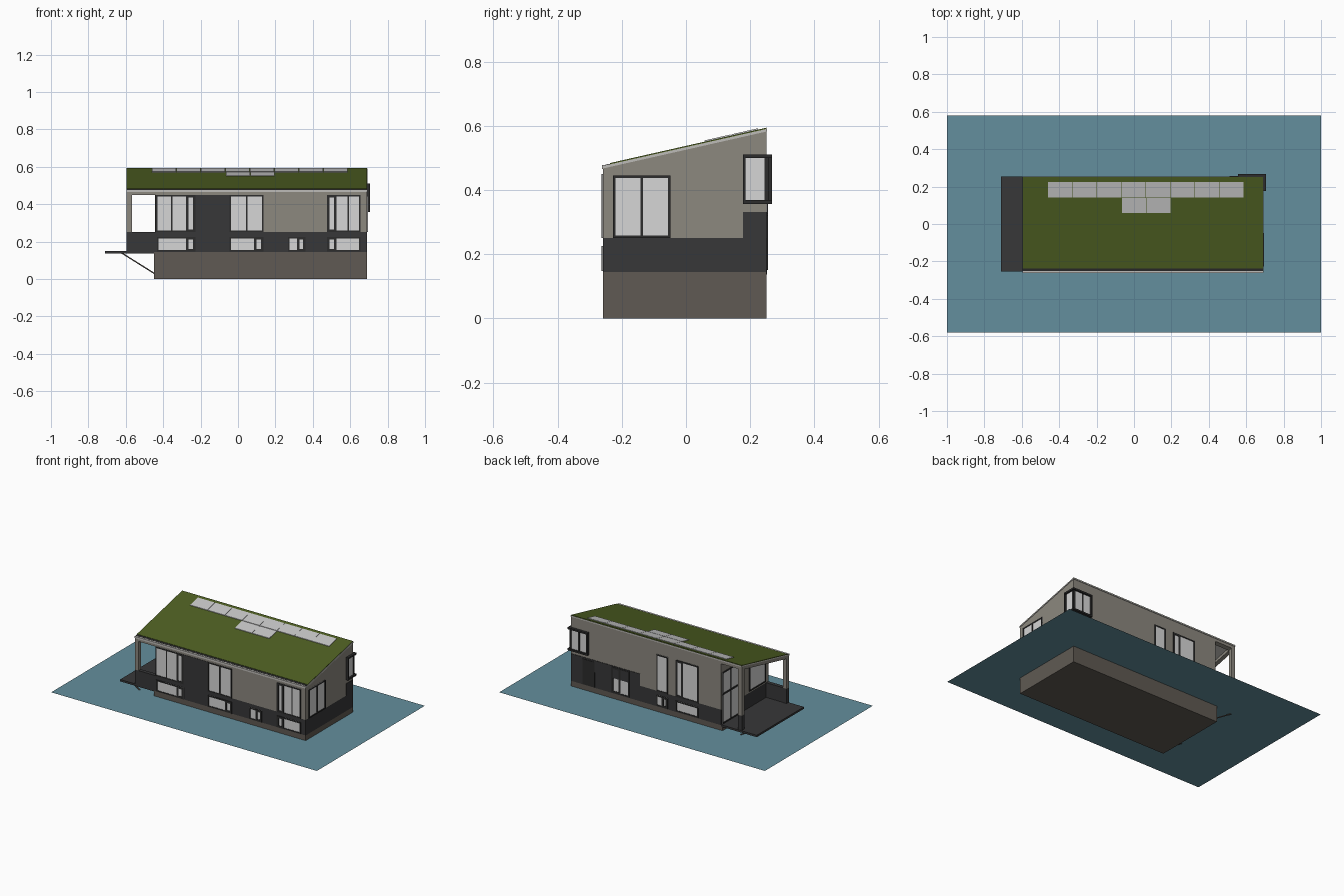
import bpy, bmesh
from mathutils import Vector

cube = bpy.data.objects.get("Cube")
if cube:
    bpy.data.objects.remove(cube, do_unlink=True)


def srgb(r, g, b):
    return tuple((c / 255 / 12.92) if c < 11 else ((c / 255 + 0.055) / 1.055) ** 2.4 for c in (r, g, b)) + (1.0,)


def material(name, *rgb):
    m = bpy.data.materials.new(name)
    m.use_nodes = True
    m.diffuse_color = srgb(*rgb)
    m.node_tree.nodes["Principled BSDF"].inputs["Base Color"].default_value = srgb(*rgb)
    return m


WATER = material("water blue", 100, 143, 157)
HULL = material("concrete brown", 96, 90, 83)
DARK = material("charcoal cladding", 55, 55, 56)
FRAME = material("window frame black", 44, 44, 44)
WALL = material("warm grey wall", 140, 136, 127)
GLASS = material("pale glass", 214, 214, 214)
GREEN = material("roof grass", 78, 95, 34)
PANEL = material("solar panel grey", 198, 198, 198)
TRIM = material("roof trim light grey", 190, 188, 184)


def prism(name, mat, x0, x1, profile):
    """Extrude a (y, z) profile along x."""
    bm = bmesh.new()
    face = bm.faces.new([bm.verts.new((x0, y, z)) for y, z in profile])
    ext = bmesh.ops.extrude_face_region(bm, geom=[face])
    verts = [v for v in ext["geom"] if isinstance(v, bmesh.types.BMVert)]
    bmesh.ops.translate(bm, vec=(x1 - x0, 0, 0), verts=verts)
    bmesh.ops.recalc_face_normals(bm, faces=bm.faces)
    mesh = bpy.data.meshes.new(name)
    bm.to_mesh(mesh)
    bm.free()
    mesh.materials.append(mat)
    obj = bpy.data.objects.new(name, mesh)
    bpy.context.collection.objects.link(obj)
    return obj


def box(name, mat, x0, x1, y0, y1, z0, z1):
    return prism(name, mat, x0, x1, [(y0, z0), (y1, z0), (y1, z1), (y0, z1)])


# Main dimensions
LEFT, CABIN, RIGHT = -0.595, -0.44, 0.69
FRONT, BACK = -0.258, 0.25
BASE, SILL = 0.145, 0.25


def roof_z(y):
    return 0.475 + (y - FRONT) * 0.226


def slab(name, mat, x0, x1, y0, y1, lo, hi):
    """A slab parallel to the roof slope, offset from it by lo..hi."""
    return prism(name, mat, x0, x1, [(y0, roof_z(y0) + lo), (y1, roof_z(y1) + lo),
                                     (y1, roof_z(y1) + hi), (y0, roof_z(y0) + hi)])


def plate(name, mat, side, u0, u1, z0, z1, d0, d1):
    """A box lying on one facade, from depth d0 to d1 outside it."""
    if side == "front":
        return box(name, mat, u0, u1, FRONT - d1, FRONT - d0, z0, z1)
    if side == "back":
        return box(name, mat, u0, u1, BACK + d0, BACK + d1, z0, z1)
    if side == "right":
        return box(name, mat, RIGHT + d0, RIGHT + d1, u0, u1, z0, z1)
    return box(name, mat, CABIN - d1, CABIN - d0, u0, u1, z0, z1)


def window(name, side, u0, u1, z0, z1, mullions=(), casement=None, t=0.008):
    plate(name + "_glass", GLASS, side, u0, u1, z0, z1, -0.005, 0.002)
    bars = [(u0, u0 + t, z0, z1), (u1 - t, u1, z0, z1), (u0, u1, z0, z0 + t), (u0, u1, z1 - t, z1)]
    bars += [(m - t / 2, m + t / 2, z0, z1) for m in mullions]
    if casement:  # opening sash with a heavier frame
        a, b = casement
        w = 0.014
        bars += [(a, a + w, z0, z1), (b - w, b, z0, z1), (a, b, z0, z0 + w), (a, b, z1 - w, z1)]
    for a, b, c, d in bars:
        plate(name + "_frame", FRAME, side, a, b, c, d, -0.004, 0.005)


# Water surface
bm = bmesh.new()
bm.faces.new([bm.verts.new(p) for p in ((-1, -.58, .11), (1, -.58, .11), (1, .58, .11), (-1, .58, .11))])
mesh = bpy.data.meshes.new("water_surface")
bm.to_mesh(mesh)
bm.free()
mesh.materials.append(WATER)
bpy.context.collection.objects.link(bpy.data.objects.new("water_surface", mesh))

# Hull, cabin and dark lower cladding
box("hull", HULL, -0.45, RIGHT, FRONT, BACK, 0, BASE)
prism("cabin", WALL, CABIN, RIGHT, [(FRONT, SILL), (BACK, SILL), (BACK, roof_z(BACK) - 0.008),
                                    (FRONT, roof_z(FRONT) - 0.008)])
box("lower_storey", DARK, CABIN, RIGHT, FRONT, BACK, BASE, SILL)
plate("front_dark_panel", DARK, "front", -0.227, -0.045, SILL, 0.45, -0.004, 0.002)
plate("back_dark_panel", DARK, "back", 0.17, RIGHT, SILL, 0.332, -0.004, 0.003)
plate("side_dark_panel", DARK, "right", 0.177, BACK, SILL, 0.332, -0.004, 0.002)

# Terrace: deck, parapet, posts, beams and struts
box("terrace_deck", DARK, -0.71, CABIN, FRONT + 0.005, BACK + 0.003, 0.137, 0.15)
box("terrace_parapet", DARK, LEFT, CABIN, FRONT, FRONT + 0.025, 0.145, SILL)
for label, y0, y1 in (("front", FRONT, FRONT + 0.027), ("back", BACK - 0.027, BACK)):
    box(label + "_post", WALL, LEFT, LEFT + 0.027, y0, y1, SILL, roof_z(y0) - 0.006)
    box(label + "_post_foot", DARK, LEFT, LEFT + 0.027, y0, y1, 0.145, SILL)
    slab(label + "_beam", WALL, LEFT, CABIN, y0, y1, -0.027, -0.006)
slab("end_beam", WALL, LEFT, LEFT + 0.027, FRONT, BACK, -0.027, -0.006)
for y in (FRONT + 0.02, BACK - 0.02):
    curve = bpy.data.curves.new("terrace_strut", "CURVE")
    curve.dimensions = "3D"
    curve.bevel_depth = 0.004
    curve.bevel_resolution = 1
    spline = curve.splines.new("POLY")
    spline.points.add(1)
    spline.points[0].co = (-0.62, y, 0.138, 1)
    spline.points[1].co = (-0.448, y, 0.03, 1)
    curve.materials.append(HULL)
    bpy.context.collection.objects.link(bpy.data.objects.new("terrace_strut", curve))

# Roof: light core, grass top, gutter and eave trim
slab("roof_core", TRIM, LEFT, RIGHT + 0.003, FRONT, BACK + 0.003, -0.008, 0)
slab("roof_grass", GREEN, LEFT, RIGHT, -0.237, BACK, 0, 0.004)
slab("gutter", FRAME, LEFT, RIGHT, -0.25, -0.237, -0.002, 0.002)
box("eave_trim", TRIM, LEFT, RIGHT, FRONT - 0.004, -0.25, 0.465, 0.478)

# Solar panels in two rows
for count, start, y0, y1 in ((8, -0.46, 0.142, 0.225), (2, -0.065, 0.058, 0.138)):
    for i in range(count):
        x = start + i * 0.131
        slab("solar_panel", PANEL, x, x + 0.129, y0, y1, 0.003, 0.008)

# Front windows
window("front_upper_1", "front", -0.438, -0.227, SILL, 0.45, (-0.355,), (-0.279, -0.227))
window("front_upper_2", "front", -0.045, 0.137, SILL, 0.45, (0.046,))
window("front_upper_3", "front", 0.475, 0.656, SILL, 0.45, (0.59,), (0.475, 0.527))
window("front_lower_1", "front", -0.433, -0.227, 0.147, 0.225, (), (-0.279, -0.227))
window("front_lower_2", "front", -0.045, 0.137, 0.147, 0.225, (), (0.085, 0.137))
window("front_lower_3", "front", 0.268, 0.362, 0.147, 0.225, (), (0.315, 0.362))
window("front_lower_4", "front", 0.475, 0.656, 0.147, 0.225, (), (0.475, 0.527))

# Right side and terrace end windows
window("side_window", "right", -0.228, -0.048, SILL, 0.445, (-0.138,))
window("terrace_door", "left", 0.06, 0.24, 0.15, 0.5, (0.15,))
plate("terrace_door_rail", FRAME, "left", 0.06, 0.24, 0.345, 0.357, 0, 0.005)
window("terrace_window", "left", -0.225, -0.05, 0.26, 0.43)

# Back windows and doors
window("back_upper_1", "back", -0.04, 0.045, 0.25, 0.5)
window("back_upper_2", "back", -0.27, -0.1, 0.25, 0.5, (), (-0.155, -0.1))
window("back_lower_1", "back", -0.04, 0.045, 0.15, 0.222, (), (-0.04, 0.005))
window("back_lower_2", "back", -0.27, -0.1, 0.15, 0.222)
window("back_glass_door", "back", 0.25, 0.385, 0.15, 0.326, (), (0.315, 0.385))
plate("back_solid_door", FRAME, "back", 0.51, 0.6, 0.15, 0.322, 0, 0.006)

# Corner bay window: glass body, dark top and bottom ledges, uprights
box("bay_glass", GLASS, 0.565, RIGHT + 0.004, 0.185, BACK + 0.006, 0.36, 0.505)
for z in (0.357, 0.5):
    box("bay_ledge", FRAME, 0.555, 0.706, 0.177, 0.268, z, z + 0.011)
box("bay_side_upright", FRAME, RIGHT - 0.01, 0.706, 0.177, 0.185, 0.357, 0.511)
box("bay_back_upright", FRAME, 0.555, 0.565, BACK - 0.01, 0.268, 0.357, 0.511)
box("bay_corner_upright", FRAME, RIGHT - 0.006, RIGHT + 0.007, BACK - 0.006, BACK + 0.009, 0.36, 0.505)
box("bay_mullion", FRAME, 0.62, 0.63, BACK - 0.01, BACK + 0.009, 0.36, 0.505)
